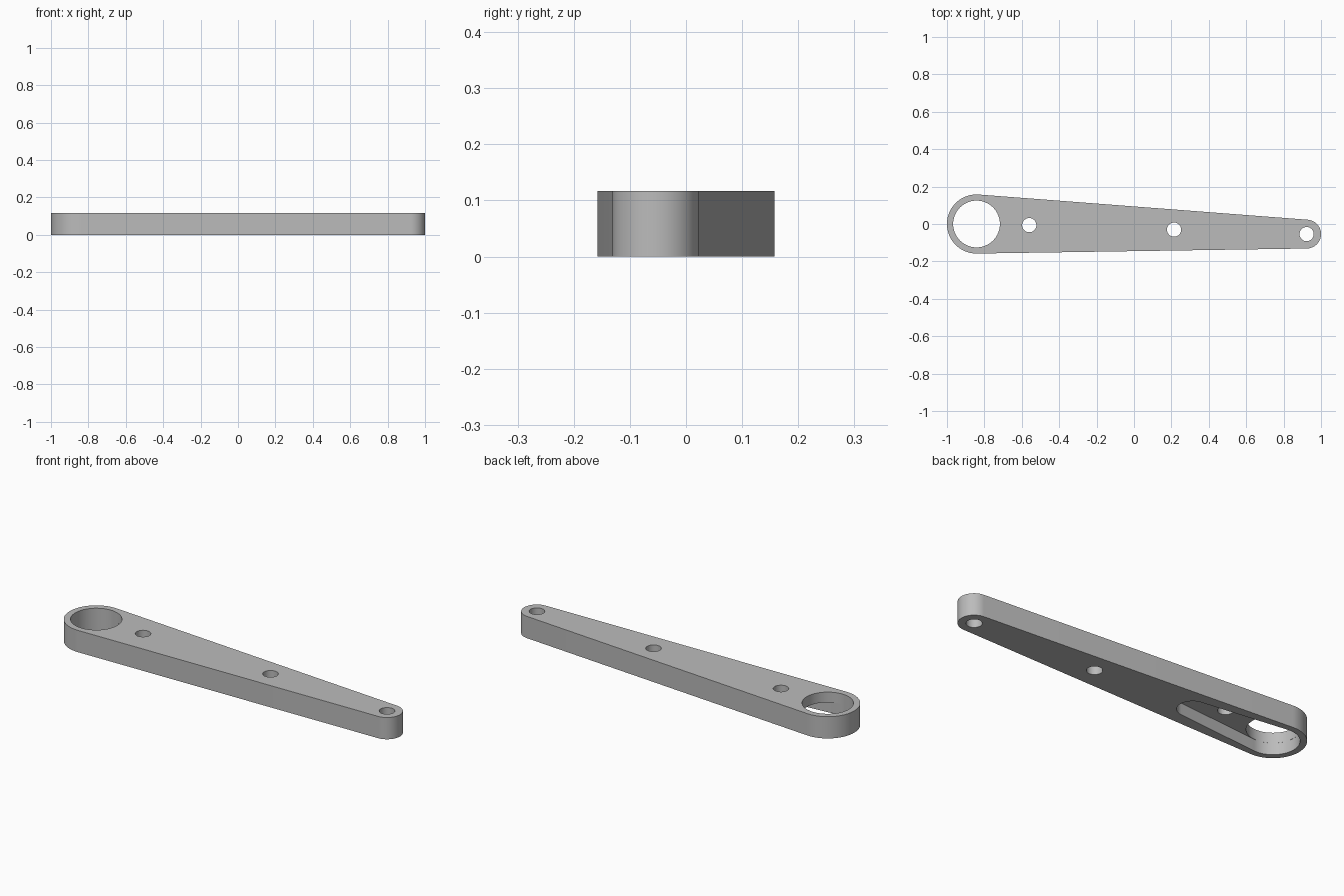
import bpy, bmesh, math
from mathutils import Vector

HEIGHT = 0.117
CEILING = 0.062
BIG_END = Vector((-0.842, 0.0))
SMALL_END = Vector((0.923, -0.054))

cube = bpy.data.objects.get("Cube")
if cube:
    bpy.data.objects.remove(cube, do_unlink=True)

grey = bpy.data.materials.new("plain_grey")
grey.use_nodes = True
colour = (0.5, 0.5, 0.5, 1)
grey.diffuse_color = colour
grey.node_tree.nodes["Principled BSDF"].inputs["Base Color"].default_value = colour


def arc(centre, radius, start, end, steps):
    angles = (start + (end - start) * i / steps for i in range(steps + 1))
    return [centre + radius * Vector((math.cos(a), math.sin(a))) for a in angles]


def circle(centre, radius, steps=64):
    return arc(centre, radius, 0, math.tau, steps)[:-1]


def tapered_slot(c1, r1, c2, r2):
    """Two round ends joined by their tangent lines."""
    axis = c2 - c1
    heading = math.atan2(axis.y, axis.x)
    spread = math.acos((r1 - r2) / axis.length)
    return (arc(c2, r2, heading - spread, heading + spread, 40)
            + arc(c1, r1, heading + spread, heading + math.tau - spread, 48))


def prism(name, outline, bottom, top):
    bm = bmesh.new()
    base = bm.faces.new([bm.verts.new((p.x, p.y, bottom)) for p in outline])
    side = bmesh.ops.extrude_face_region(bm, geom=[base])
    raised = [v for v in side["geom"] if isinstance(v, bmesh.types.BMVert)]
    bmesh.ops.translate(bm, verts=raised, vec=(0, 0, top - bottom))
    bmesh.ops.recalc_face_normals(bm, faces=bm.faces)
    mesh = bpy.data.meshes.new(name)
    bm.to_mesh(mesh)
    bm.free()
    mesh.materials.append(grey)
    obj = bpy.data.objects.new(name, mesh)
    bpy.context.collection.objects.link(obj)
    return obj


def cut(target, name, outline, bottom, top):
    cutter = prism(name, outline, bottom, top)
    cutter.hide_render = True
    mod = target.modifiers.new(name, "BOOLEAN")
    mod.operation = "DIFFERENCE"
    mod.solver = "EXACT"
    mod.object = cutter
    bpy.context.view_layer.objects.active = target
    bpy.ops.object.modifier_apply(modifier=name)
    bpy.data.objects.remove(cutter, do_unlink=True)


# Tapered lever body
arm = prism("lever_arm", tapered_slot(BIG_END, 0.158, SMALL_END, 0.077), 0, HEIGHT)

# Pocket hollowed out of the underside
cut(arm, "underside_pocket",
    tapered_slot(BIG_END, 0.1255, Vector((-0.365, -0.012)), 0.074), -0.1, CEILING)

# Large bore, opening into the pocket
cut(arm, "large_bore", circle(BIG_END, 0.125), CEILING / 2, HEIGHT + 0.1)

# Three small pin holes
for i, spot in enumerate([(-0.56, -0.006), (0.214, -0.03), SMALL_END]):
    cut(arm, f"pin_hole_{i}", circle(Vector(spot), 0.038, 40), -0.1, HEIGHT + 0.1)

# Smooth round walls, crisp rims
bpy.ops.object.select_all(action="DESELECT")
arm.select_set(True)
bpy.context.view_layer.objects.active = arm
bpy.ops.object.shade_smooth_by_angle(angle=math.radians(30))
